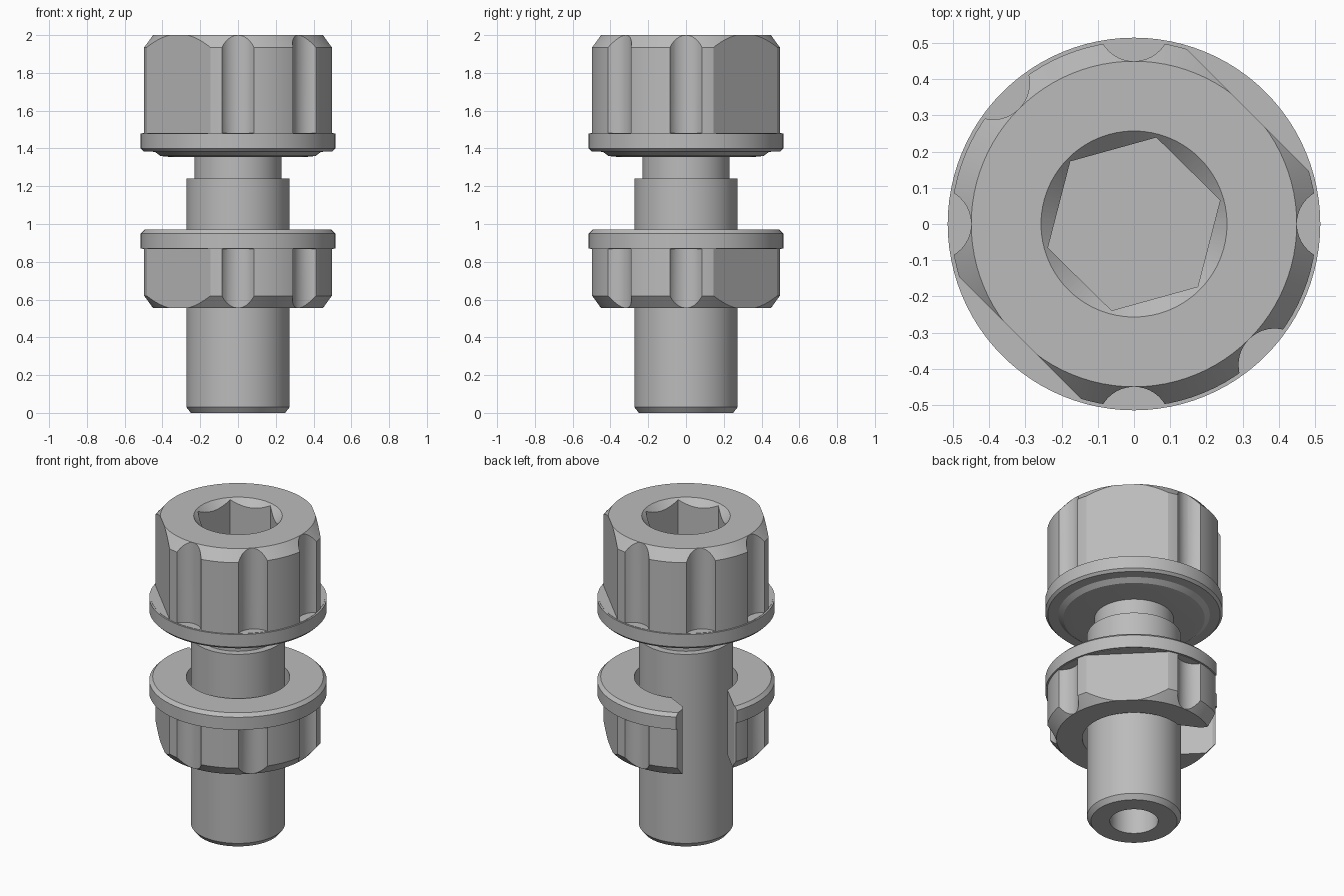
import bpy, bmesh
from math import radians, pi, cos, sin
from mathutils import Matrix, Vector

if "Cube" in bpy.data.objects:
    bpy.data.objects.remove(bpy.data.objects["Cube"], do_unlink=True)

steel = bpy.data.materials.new("grey_steel")
steel.use_nodes = True
GREY = (0.5, 0.5, 0.5, 1)
steel.diffuse_color = GREY
steel.node_tree.nodes["Principled BSDF"].inputs["Base Color"].default_value = GREY


def make(name, bm):
    bmesh.ops.recalc_face_normals(bm, faces=bm.faces)
    mesh = bpy.data.meshes.new(name)
    bm.to_mesh(mesh)
    bm.free()
    mesh.materials.append(steel)
    obj = bpy.data.objects.new(name, mesh)
    bpy.context.collection.objects.link(obj)
    return obj


def lathe(name, profile, closed=False, steps=96):
    """Turn an (r, z) profile around the z axis."""
    bm = bmesh.new()
    verts = [bm.verts.new((r, 0, z)) for r, z in profile]
    edges = [bm.edges.new(p) for p in zip(verts, verts[1:])]
    if closed:
        edges.append(bm.edges.new((verts[-1], verts[0])))
    bmesh.ops.spin(bm, geom=verts + edges, cent=(0, 0, 0), axis=(0, 0, 1),
                   angle=2 * pi, steps=steps)
    bmesh.ops.remove_doubles(bm, verts=bm.verts, dist=1e-4)
    return make(name, bm)


def prism(points, z0, z1):
    """Extrude a plan outline between two heights."""
    bm = bmesh.new()
    face = bm.faces.new([bm.verts.new((x, y, z0)) for x, y in points])
    ext = bmesh.ops.extrude_face_region(bm, geom=[face])["geom"]
    bmesh.ops.translate(bm, vec=(0, 0, z1 - z0),
                        verts=[v for v in ext if isinstance(v, bmesh.types.BMVert)])
    return make("cutter", bm)


def ring(radius, n, start=0.0, cx=0.0, cy=0.0):
    return [(cx + radius * cos(start + 2 * pi * i / n),
             cy + radius * sin(start + 2 * pi * i / n)) for i in range(n)]


def cut(obj, cutter):
    cutter.hide_render = True
    mod = obj.modifiers.new("cut", "BOOLEAN")
    mod.operation, mod.solver, mod.object = "DIFFERENCE", "EXACT", cutter
    with bpy.context.temp_override(object=obj, active_object=obj):
        bpy.ops.object.modifier_apply(modifier=mod.name)
    bpy.data.objects.remove(cutter, do_unlink=True)


def cut_grip(obj, z0, z1, flute_angles):
    """Scalloped flutes and a pair of opposite flats."""
    for a in flute_angles:
        t = radians(a)
        cut(obj, prism(ring(0.1, 40, 0.03, 0.55 * cos(t), 0.55 * sin(t)), z0, z1))
    for a in (45, 225):
        turn = Matrix.Rotation(radians(a), 2)
        box = [(0.445, -0.5), (0.8, -0.5), (0.8, 0.5), (0.445, 0.5)]
        cut(obj, prism([turn @ Vector(p) for p in box], z0, z1))


# Bolt head with flange and raised bearing ring
head = lathe("bolt_head", [
    (0, 1.355), (0.36, 1.355), (0.41, 1.36), (0.44, 1.382), (0.5, 1.385),
    (0.515, 1.4), (0.515, 1.48), (0.505, 1.48), (0.505, 1.935), (0.45, 2), (0, 2)])
cut_grip(head, 1.482, 2.1, (0, 90, 135, 180, 270, 315))

# Countersunk hex socket
cut(head, lathe("cutter", [(0, 1.9), (0.157, 1.9), (0.277, 2.02), (0, 2.02)]))
cut(head, prism(ring(0.247, 6, radians(15.5)), 1.55, 2.1))

# Shank with narrow neck, chamfered tip and blind bore
shank = lathe("shank", [
    (0, 0.5), (0.14, 0.5), (0.14, 0), (0.25, 0), (0.273, 0.03), (0.273, 1.24),
    (0.23, 1.24), (0.23, 1.37), (0, 1.37)])

# Open clip nut
nut = lathe("open_nut", [
    (0.3, 0.555), (0.45, 0.555), (0.505, 0.62), (0.505, 0.87), (0.515, 0.87),
    (0.515, 0.95), (0.495, 0.97), (0.3, 0.97)], closed=True)
cut_grip(nut, 0.4, 0.868, (0, 90, 180, 270, 315))

# Side opening: x runs across the slot, y runs outward
slot = [(-0.15, 0), (-0.14, 0.25), (-0.09, 0.4), (-0.1, 0.44), (-0.25, 0.62),
        (0.34, 0.62), (0.215, 0.46), (0.205, 0.44), (0.205, 0)]
out = Vector((-1, 1)).normalized()
across = Vector((-1, -1)).normalized()
cut(nut, prism([across * x + out * y for x, y in slot], 0.4, 1.1))

# Smooth the turned surfaces, keep edges crisp
for obj in (head, shank, nut):
    bpy.ops.object.select_all(action="DESELECT")
    obj.select_set(True)
    bpy.context.view_layer.objects.active = obj
    bpy.ops.object.shade_smooth_by_angle(angle=radians(20))
